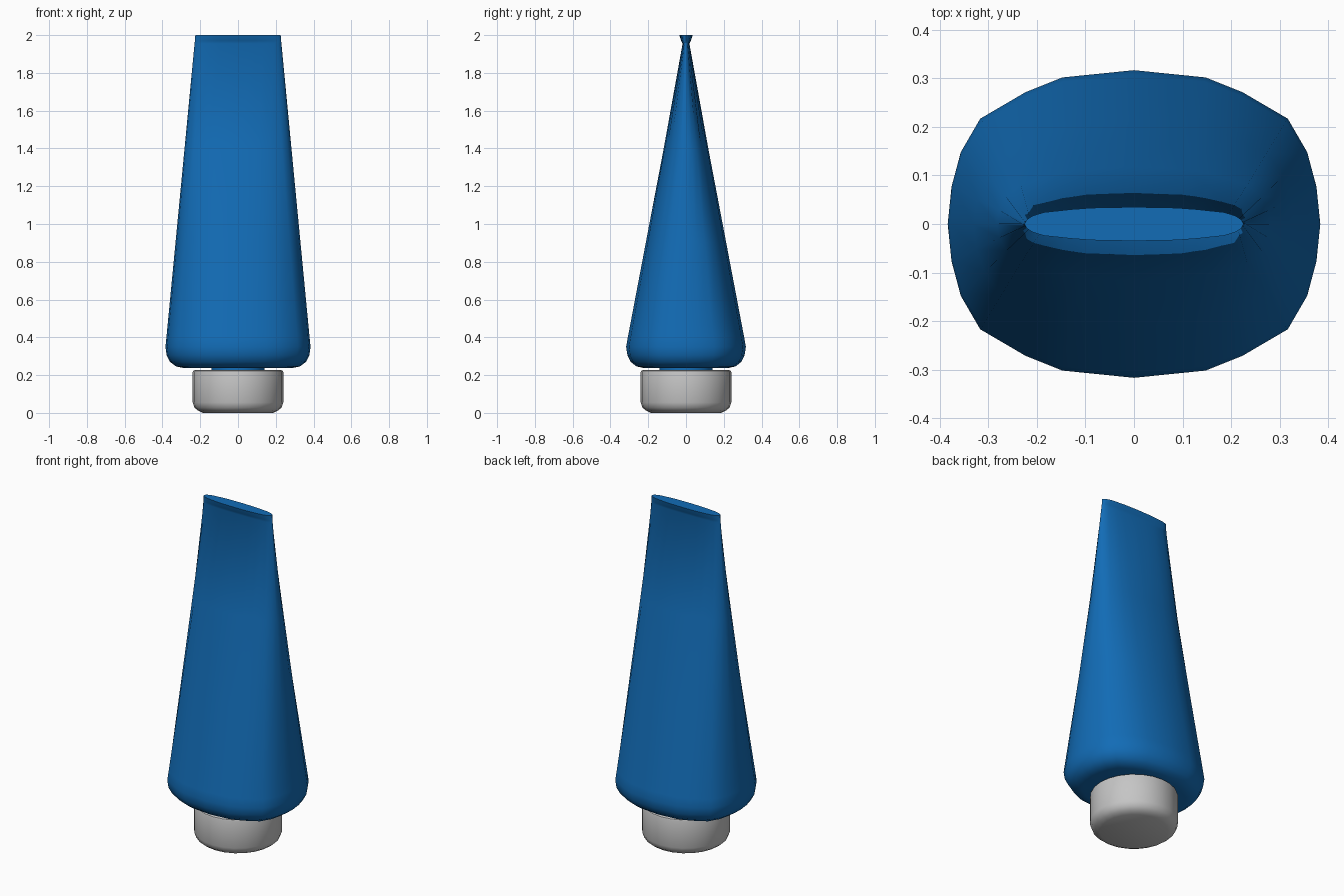
import bpy, bmesh, math

if "Cube" in bpy.data.objects:
    bpy.data.objects.remove(bpy.data.objects["Cube"])


def material(name, rgb):
    m = bpy.data.materials.new(name)
    m.diffuse_color = (*rgb, 1)
    m.use_nodes = True
    m.node_tree.nodes["Principled BSDF"].inputs["Base Color"].default_value = m.diffuse_color
    return m


blue = material("tube blue", (0.006, 0.15, 0.47))
grey = material("cap grey", (0.56, 0.56, 0.56))


def loft(name, outline, rings, mat, angle=40):
    """Skin a unit outline through rings of (z, x radius, y radius), capped at both ends."""
    bm = bmesh.new()
    loops = [[bm.verts.new((x * rx, y * ry, z)) for x, y in outline] for z, rx, ry in rings]
    n = len(outline)
    for a, b in zip(loops, loops[1:]):
        for i in range(n):
            j = (i + 1) % n
            bm.faces.new((a[i], a[j], b[j], b[i]))
    bm.faces.new(loops[0][::-1])
    bm.faces.new(loops[-1])
    me = bpy.data.meshes.new(name)
    bm.to_mesh(me)
    bm.free()
    me.materials.append(mat)
    ob = bpy.data.objects.new(name, me)
    bpy.context.collection.objects.link(ob)
    bpy.ops.object.select_all(action='DESELECT')
    ob.select_set(True)
    bpy.context.view_layer.objects.active = ob
    bpy.ops.object.shade_smooth_by_angle(angle=math.radians(angle))
    return ob


# Squarish oval outline of the tube: one quarter, mirrored to the rest
quarter = [(0.384, 0), (0.376, 0.077), (0.357, 0.148), (0.317, 0.217),
           (0.223, 0.272), (0.148, 0.302), (0, 0.317)]
quarter = [(x / 0.384, y / 0.317) for x, y in quarter]
half = quarter + [(-x, y) for x, y in quarter[-2::-1]]
oval = half + [(x, -y) for x, y in half[-2:0:-1]]
circle = [(math.cos(math.tau * i / 24), math.sin(math.tau * i / 24)) for i in range(24)]

# Tube body: rounded shoulder, long taper, pinched then flared sealed end
loft("tube_body", oval, [
    (0.238, 0.290, 0.225), (0.246, 0.328, 0.262), (0.270, 0.360, 0.293),
    (0.305, 0.378, 0.310), (0.350, 0.384, 0.317), (0.400, 0.379, 0.308),
    (0.900, 0.331, 0.213), (1.400, 0.283, 0.118), (1.955, 0.230, 0.018),
    (1.970, 0.228, 0.026), (2.000, 0.226, 0.035)], blue)

# Neck between cap and tube
loft("neck", circle, [(0.20, 0.14, 0.14), (0.245, 0.14, 0.14)], blue)

# Screw cap with rounded bottom edge
cap = [(0.005, 0.185), (0.011, 0.210), (0.027, 0.230), (0.055, 0.240),
       (0.215, 0.240), (0.223, 0.237), (0.227, 0.228)]
cap[0] = (0.0, 0.185)
loft("cap", circle, [(z, r, r) for z, r in cap], grey)
